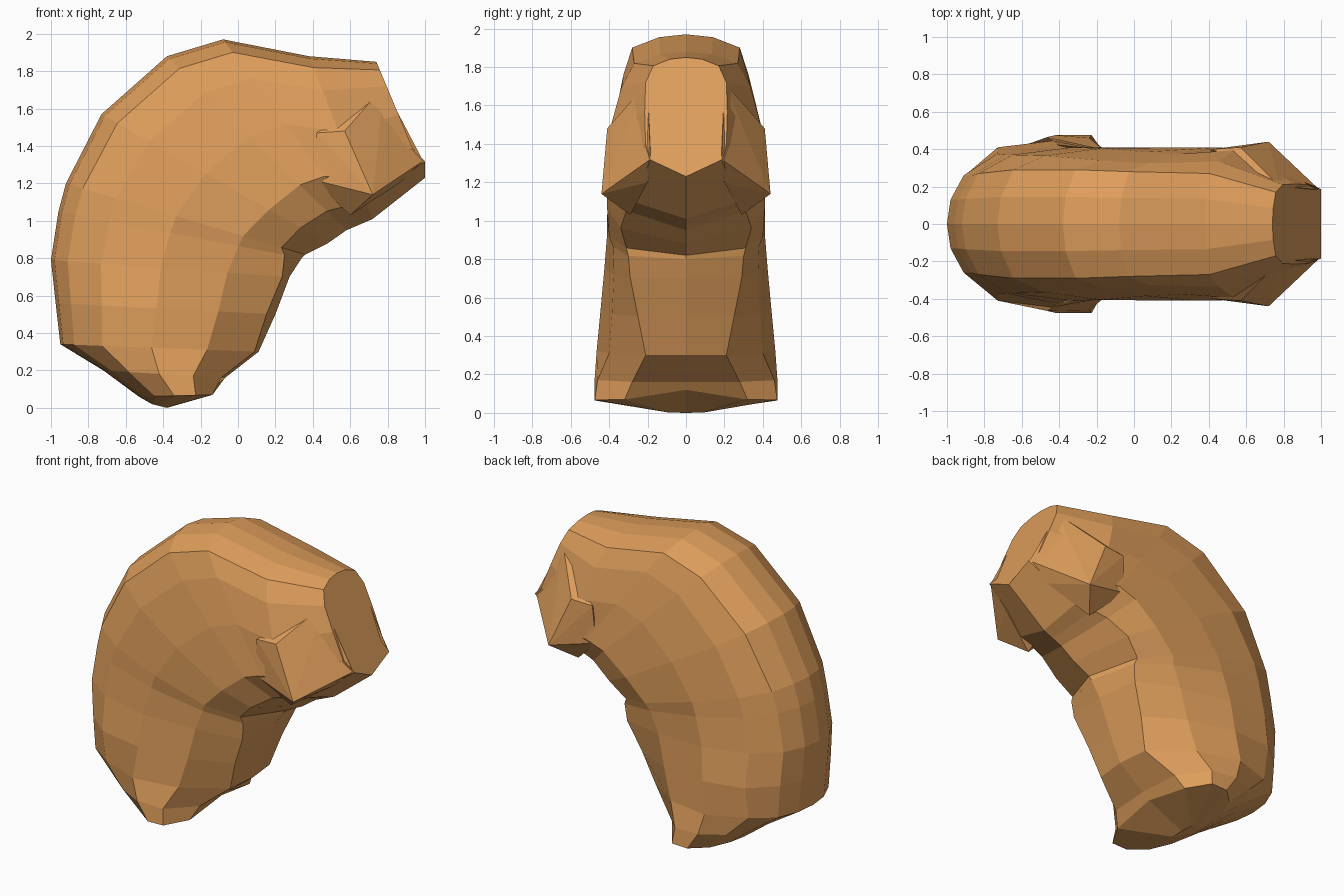
import bpy, bmesh

tan = bpy.data.materials.new("tan")
tan.diffuse_color = (0.73, 0.34, 0.105, 1)


def finish(bm, name):
    bmesh.ops.recalc_face_normals(bm, faces=bm.faces)
    me = bpy.data.meshes.new(name)
    bm.to_mesh(me)
    bm.free()
    me.materials.append(tan)
    ob = bpy.data.objects.new(name, me)
    bpy.context.collection.objects.link(ob)
    return ob


# Body stations from base to snout: back (x, z), belly (x, z),
# position of the belly edge, half widths from back towards belly
STATIONS = [
    (-.46, .02, -.38, .00, .9, .06, .09, .11, .11, .09),
    (-.53, .06, -.12, .07, .96, .24, .38, .475, .475, .32),
    (-.72, .20, -.07, .16, .97, .27, .40, .475, .46, .28),
    (-.95, .34, .11, .30, .98, .27, .37, .465, .40, .21),
    (-.975, .56, .20, .50, .96, .27, .41, .445, .385, .25),
    (-1.0, .79, .275, .70, .97, .26, .375, .425, .375, .29),
    (-.96, 1.05, .34, .80, .93, .26, .37, .41, .38, .30),
    (-.92, 1.20, .36, .82, .90, .27, .37, .41, .40, .31),
    (-.73, 1.57, .48, .88, .88, .29, .365, .405, .41, .34),
    (-.38, 1.88, .58, .95, .89, .29, .34, .385, .41, .31),
    (-.08, 1.97, .65, .98, .90, .28, .325, .375, .41, .29),
    (.38, 1.88, .72, 1.01, .90, .27, .335, .395, .38, .27),
    (.74, 1.85, 1.0, 1.23, .86, .17, .21, .215, .21, .185),
]

bm = bmesh.new()
rings = []
for bx, bz, ix, iz, tn, *w in STATIONS:
    side = [(.015, w[0] / 2)] + list(zip((.07, .21, .46, .74, tn), w))
    loop = [(0, 0)] + side + [(1, 0)] + [(t, -y) for t, y in reversed(side)]
    rings.append([bm.verts.new((bx + (ix - bx) * t, y, bz + (iz - bz) * t))
                  for t, y in loop])
n = len(rings[0])
# Blunt chin corners and a raised notch between the feet
for i in (6, 8):
    rings[-1][i].co.x = 1.0
rings[1][7].co.z = .12
for a, b in zip(rings, rings[1:]):
    for i in range(n):
        j = (i + 1) % n
        bm.faces.new((a[i], a[j], b[j], b[i]))
# Base and snout end
bm.faces.new(rings[0])
bm.faces.new(rings[-1])
finish(bm, "curved_body")

# Faceted cheeks beside the snout
CHEEK = [(.72, .44, 1.14), (.40, .39, 1.22), (.99, .185, 1.32), (.57, .41, 1.48),
         (.42, .40, 1.47), (.60, .29, 1.03), (.74, .31, 1.43), (.50, .15, 1.30),
         (.78, .20, 1.72), (.86, .20, 1.20)]
for s, name in ((-1, "cheek_front"), (1, "cheek_back")):
    bm = bmesh.new()
    vs = [bm.verts.new((x, s * y, z)) for x, y, z in CHEEK]
    bmesh.ops.convex_hull(bm, input=vs)
    finish(bm, name)
